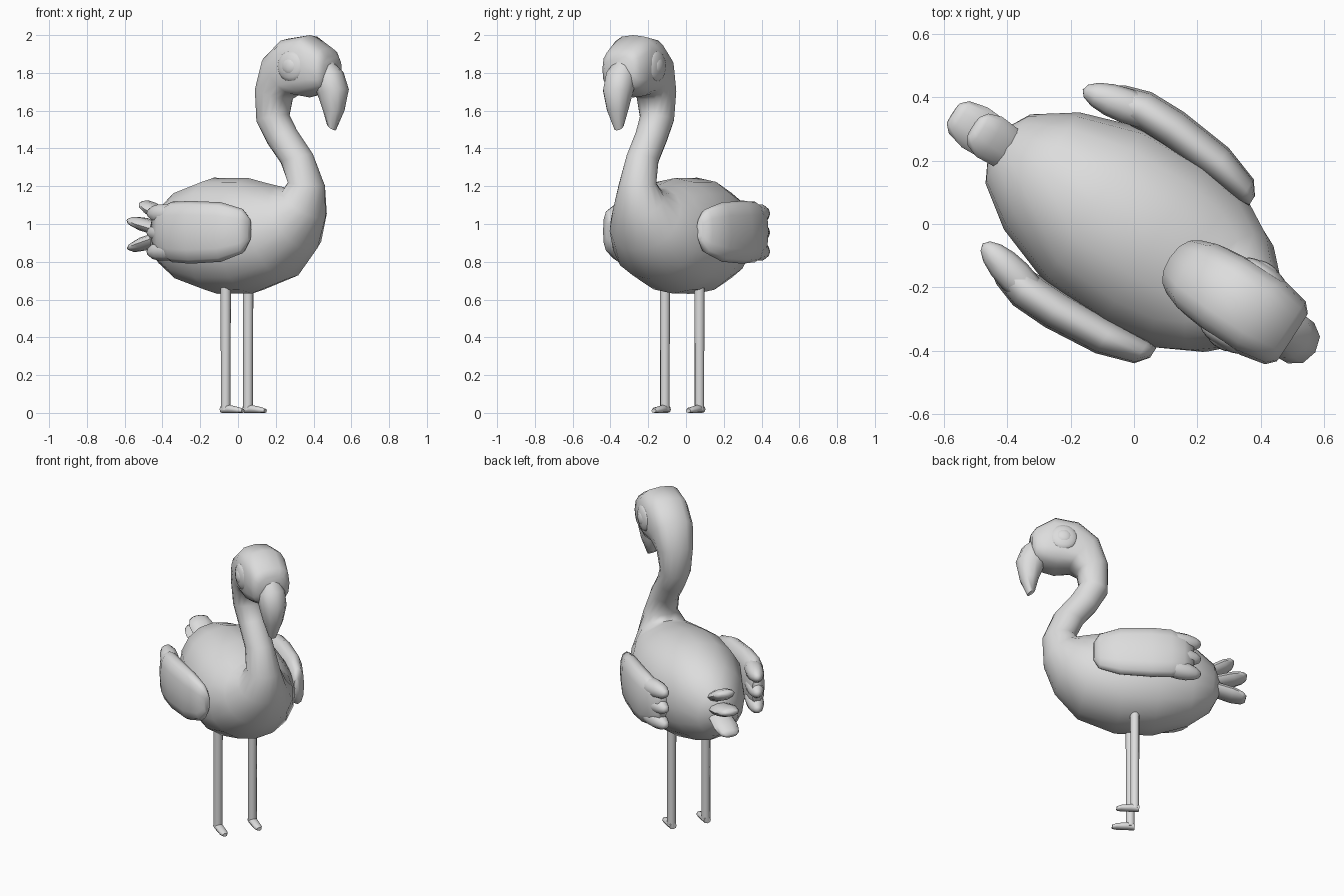
import bpy, bmesh, math
from mathutils import Matrix, Vector

if "Cube" in bpy.data.objects:
    bpy.data.objects.remove(bpy.data.objects["Cube"])

# Bird is built facing +x, then turned about z into its final pose
POSE = Matrix.Rotation(math.radians(-33), 4, 'Z') @ Matrix.Translation((0, -0.018, 0))

grey = bpy.data.materials.new("plain_grey")
grey.diffuse_color = (0.72, 0.72, 0.72, 1)
grey.use_nodes = True
grey.node_tree.nodes["Principled BSDF"].inputs["Base Color"].default_value = grey.diffuse_color


def finish(name, bm, angle=60):
    bmesh.ops.recalc_face_normals(bm, faces=bm.faces)
    # Neck and head lean slightly to the right
    for v in bm.verts:
        v.co.y -= .01 * min(max((v.co.z - 1.2) / .3, 0), 1)
    bm.transform(POSE)
    me = bpy.data.meshes.new(name)
    bm.to_mesh(me)
    bm.free()
    me.materials.append(grey)
    ob = bpy.data.objects.new(name, me)
    bpy.context.collection.objects.link(ob)
    bpy.ops.object.select_all(action='DESELECT')
    ob.select_set(True)
    bpy.context.view_layer.objects.active = ob
    bpy.ops.object.shade_smooth_by_angle(angle=math.radians(angle))
    return ob


def round_box(n, power=1.0):
    """Unit circle points, squarer as power drops below 1."""
    pts = []
    for i in range(n):
        t = 2 * math.pi * i / n
        c, s = math.cos(t), math.sin(t)
        pts.append((math.copysign(abs(c) ** power, c), math.copysign(abs(s) ** power, s)))
    return pts


def skin(bm, rings):
    """Bridge rings of points and cap both ends."""
    loops = [[bm.verts.new(p) for p in r] for r in rings]
    n = len(loops[0])
    for a, b in zip(loops, loops[1:]):
        for i in range(n):
            j = (i + 1) % n
            bm.faces.new((a[i], a[j], b[j], b[i]))
    bm.faces.new(loops[0])
    bm.faces.new(loops[-1])


def profile_loft(name, sections, n=16):
    """Sections: back point (x, z), front point (x, z), half width, roundness."""
    bm = bmesh.new()
    rings = []
    for ax, az, bx, bz, w, power in sections:
        a, b = Vector((ax, 0, az)), Vector((bx, 0, bz))
        c, h = (a + b) / 2, (b - a) / 2
        rings.append([c + h * p + Vector((0, w * q, 0)) for p, q in round_box(n, power)])
    skin(bm, rings)
    return finish(name, bm)


def ball(bm, center, size, pitch=0, yaw=0, seg=12, rings=8):
    """Ellipsoid with its poles along x."""
    m = (Matrix.Translation(center) @ Matrix.Rotation(yaw, 4, 'Z')
         @ Matrix.Rotation(-pitch, 4, 'Y') @ Matrix.Diagonal((*size, 1))
         @ Matrix.Rotation(math.pi / 2, 4, 'Y'))
    bmesh.ops.create_uvsphere(bm, u_segments=seg, v_segments=rings, radius=1, matrix=m)


# Body, neck and head in one continuous skin
profile_loft("body_neck_head", [
    (-.515, .97, -.505, .88, .04, 1),
    (-.47, 1.08, -.455, .78, .13, 1),
    (-.34, 1.18, -.33, .695, .22, .95),
    (-.14, 1.245, -.12, .63, .292, .94),
    (.08, 1.243, .10, .632, .303, .94),
    (.20, 1.215, .325, .71, .275, .95),
    (.275, 1.20, .465, .86, .215, .97),
    (.325, 1.19, .535, 1.03, .148, 1),
    (.345, 1.22, .543, 1.20, .102, 1),
    (.30, 1.32, .475, 1.37, .084, 1),
    (.22, 1.42, .375, 1.50, .084, 1),
    (.153, 1.54, .325, 1.58, .092, .95),
    (.152, 1.72, .338, 1.66, .106, .85),
    (.21, 1.88, .385, 1.685, .125, .75),
    (.33, 1.98, .47, 1.67, .136, .7),
    (.47, 2.0, .54, 1.69, .136, .68),
    (.585, 1.93, .59, 1.71, .118, .7),
    (.615, 1.89, .612, 1.76, .09, .8),
])

# Hooked beak
profile_loft("beak", [
    (.51, 1.79, .59, 1.88, .056, 1),
    (.505, 1.74, .665, 1.81, .082, .9),
    (.535, 1.69, .70, 1.715, .08, .9),
    (.565, 1.61, .677, 1.60, .058, .9),
    (.585, 1.53, .632, 1.495, .026, 1),
], 10)

for side, label in ((1, "left"), (-1, "right")):
    # Eye: flattened socket with a raised pupil
    bm = bmesh.new()
    ball(bm, (.43, side * .119, 1.835), (.082, .032, .084), seg=16, rings=10)
    ball(bm, (.43, side * .132, 1.835), (.048, .024, .048), seg=16, rings=10)
    finish(label + "_eye", bm)

    # Wing: bowed leaf, rounded in front, three feather tips behind
    bm = bmesh.new()
    rings = []
    inset = .008 if side > 0 else 0
    for x, lo, hi, v, thick in ((.272, .91, 1.03, .290, .018), (.24, .845, 1.08, .308, .042),
                                (.12, .80, 1.115, .332, .058), (-.06, .79, 1.122, .345, .063),
                                (-.18, .797, 1.118, .343, .062), (-.26, .83, 1.09, .325, .053),
                                (-.32, .88, 1.04, .305, .032)):
        rings.append([(x, side * (v - inset + thick * p), (lo + hi) / 2 + (hi - lo) / 2 * q)
                      for p, q in round_box(12, .85)])
    skin(bm, rings)
    for z, pitch in ((1.05, -.06), (.955, 0), (.86, .06)):
        ball(bm, (-.225, side * (.325 - inset), z), (.145, .055, .057), pitch, side * .22, 10, 8)
    finish(label + "_wing", bm)

    # Leg
    y = .107 if side > 0 else -.111
    bm = bmesh.new()
    skin(bm, [[(.006 + r * p, y + r * q, z) for p, q in round_box(10)]
              for z, r in ((.015, .026), (.3, .026), (.70, .028))])
    finish(label + "_leg", bm)

    # Foot: low toe pointing forward
    bm = bmesh.new()
    skin(bm, [[(x, y + w * p, h / 2 + h / 2 * q) for p, q in round_box(8, .8)]
              for x, w, h in ((-.018, .022, .038), (.03, .026, .042),
                              (.09, .026, .03), (.115, .014, .022))])
    finish(label + "_foot", bm)

# Tail: three fanned flat feathers with blunt tips
for label, root, tip in (("upper", (-.40, 1.01), (-.59, 1.11)),
                         ("middle", (-.40, .95), (-.668, 1.02)),
                         ("lower", (-.40, .95), (-.665, .87))):
    bm = bmesh.new()
    r, t = Vector((root[0], 0, root[1])), Vector((tip[0], 0, tip[1]))
    d = t - r
    up = Vector((-d.z, 0, d.x)).normalized()
    skin(bm, [[r + d * f + Vector((0, w * p, 0)) + up * (h * q) for p, q in round_box(10)]
              for f, w, h in ((0, .05, .02), (.35, .07, .034), (.7, .075, .036),
                              (.92, .06, .026), (1, .038, .012))])
    finish(label + "_tail_feather", bm)
